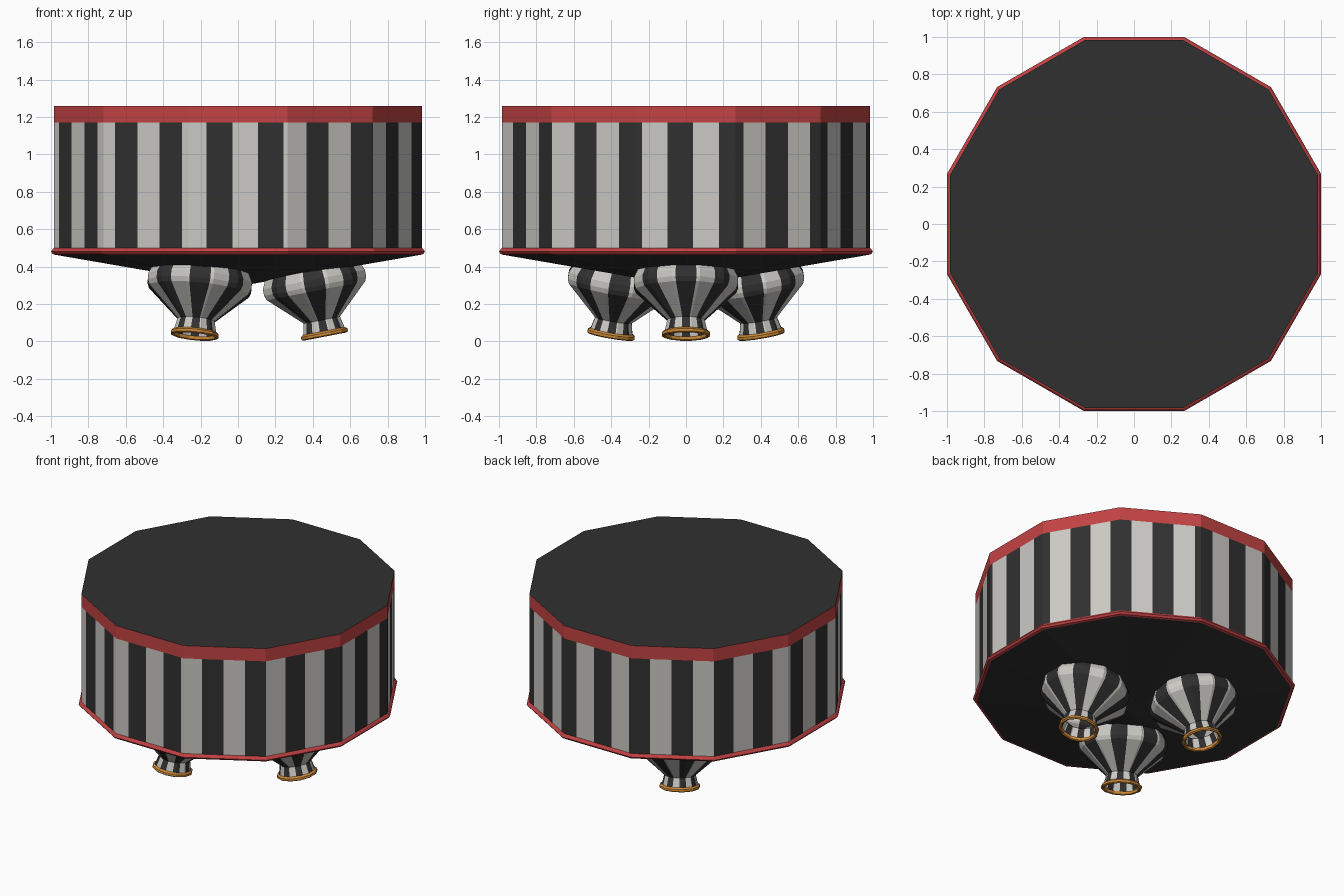
import bpy, bmesh, math
from mathutils import Vector, Matrix

if "Cube" in bpy.data.objects:
    bpy.data.objects.remove(bpy.data.objects["Cube"])

def mat(name, c):
    m = bpy.data.materials.new(name)
    m.diffuse_color = (*c, 1)
    m.use_nodes = True
    m.node_tree.nodes["Principled BSDF"].inputs["Base Color"].default_value = m.diffuse_color
    return m

DARK = mat("charcoal", (0.030, 0.030, 0.030))
LIGHT = mat("pale grey", (0.60, 0.59, 0.56))
RED = mat("red", (0.55, 0.056, 0.058))
GOLD = mat("orange gold", (0.62, 0.26, 0.04))
N = 12

def rim_point(u, r):
    """Point at perimeter fraction u of a 12-gon with apothem r, from the front centre."""
    f = u * N
    k = math.floor(f + 0.5)
    a = -math.pi / 2 + k * 2 * math.pi / N
    s = (f - k) * 2 * r * math.tan(math.pi / N)
    return r * math.cos(a) - s * math.sin(a), r * math.sin(a) + s * math.cos(a)

def lathe(name, profile, mats, stripes=0, first=0.0, matrix=Matrix()):
    """Sweep an (apothem, z) profile round the 12-gon; stripes alternate mats[0] / mats[1]."""
    cuts = [((i + 0.5) / N) % 1 for i in range(N)]
    cuts += [(first + i / stripes) % 1 for i in range(stripes)]
    us = []
    for u in sorted(cuts):
        if not us or u - us[-1] > 1e-5:
            us.append(u)
    bm = bmesh.new()
    rings = [[bm.verts.new((*rim_point(u, r), z)) for u in us] for r, z in profile]
    for lo, hi in zip(rings, rings[1:]):
        for i in range(len(us)):
            j = (i + 1) % len(us)
            f = bm.faces.new((lo[i], lo[j], hi[j], hi[i]))
            if stripes:
                mid = (us[i] + (us[j] if j else us[j] + 1)) / 2
                f.material_index = math.floor((mid - first) * stripes) % 2
    bm.transform(matrix)
    me = bpy.data.meshes.new(name)
    bm.to_mesh(me)
    bm.free()
    for m in mats:
        me.materials.append(m)
    ob = bpy.data.objects.new(name, me)
    bpy.context.collection.objects.link(ob)
    return ob

# Striped drum with red bands, flat lid and shallow conical underside
lathe("striped_drum", [(0.983, 0.495), (0.983, 1.17)], [DARK, LIGHT], 46, -0.168 / 6.334)
lathe("top_band", [(0.983, 1.17), (0.983, 1.26)], [RED])
lathe("lid", [(0.983, 1.26), (0.001, 1.26)], [DARK])
lathe("lower_rim", [(0.975, 0.463), (0.99, 0.467), (1.0, 0.48), (0.99, 0.495), (0.98, 0.5)], [RED])
lathe("underside", [(0.001, 0.295), (0.975, 0.463)], [DARK])

# Three nozzles, each leaning outward, square to the underside
for i in range(3):
    a = i * 2 * math.pi / 3
    out = Vector((math.cos(a), math.sin(a), 0))
    tilt = Matrix.Rotation(math.radians(11), 4, Vector((0, 0, 1)).cross(-out))
    m = Matrix.Translation(out * 0.465 + Vector((0, 0, 0.026))) @ tilt
    lathe(f"nozzle_bell_{i+1}", [(0.115, 0.02), (0.099, 0.09), (0.125, 0.115), (0.268, 0.25),
          (0.278, 0.275), (0.278, 0.31), (0.255, 0.36)], [DARK, LIGHT], 16, -1 / 32, m)
    lathe(f"nozzle_lip_{i+1}", [(0.105, 0.022), (0.108, 0.004), (0.117, 0.0), (0.127, 0.006),
          (0.127, 0.02), (0.115, 0.03)], [GOLD], matrix=m)
